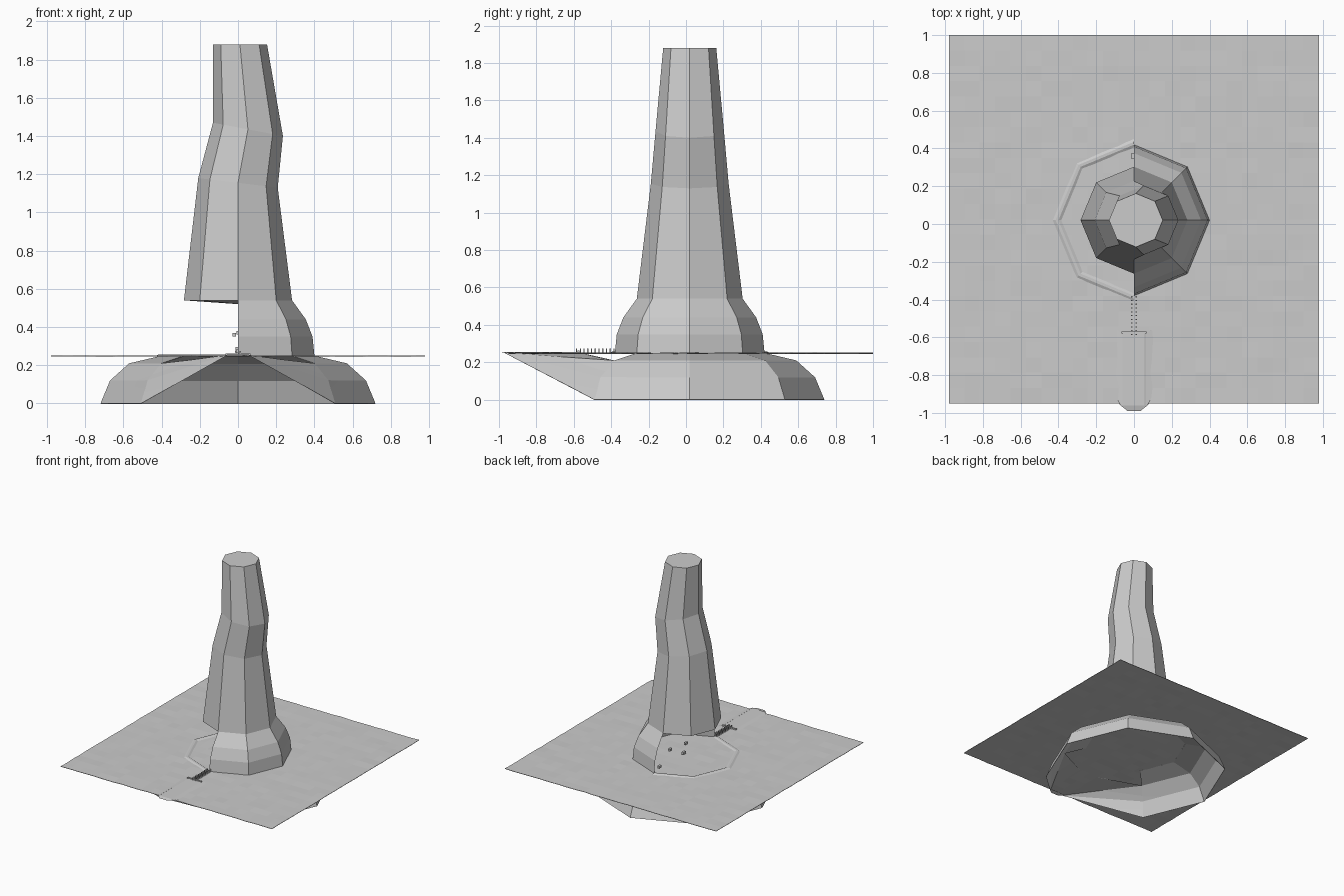
import bpy, math, random

if "Cube" in bpy.data.objects:
    bpy.data.objects.remove(bpy.data.objects["Cube"])
random.seed(3)
CY = 0.02


def mesh_object(name, verts, faces):
    mesh = bpy.data.meshes.new(name)
    mesh.from_pydata(verts, [], faces)
    mesh.update()
    ob = bpy.data.objects.new(name, mesh)
    bpy.context.collection.objects.link(ob)
    return ob


def ring(z, r, cx=0.0, tilt=0.0, start=0, count=8):
    """Points of an octagon with corners on the axes."""
    pts = []
    for i in range(start, start + count):
        a = i * math.pi / 4
        pts.append((cx + r * math.cos(a), CY + r * math.sin(a), z + tilt * r * math.cos(a)))
    return pts


def skin(rings, closed):
    """Join rings of equal length with quads."""
    n = len(rings[0])
    verts = [p for rg in rings for p in rg]
    faces = []
    for k in range(len(rings) - 1):
        for i in range(n if closed else n - 1):
            j = (i + 1) % n
            faces.append((k * n + i, k * n + j, (k + 1) * n + j, (k + 1) * n + i))
    return verts, faces


def box(name, cx, cy, cz, sx, sy, sz):
    bpy.ops.mesh.primitive_cube_add(size=1, location=(cx, cy, cz))
    ob = bpy.context.object
    ob.name = name
    ob.scale = (sx, sy, sz)
    return ob


# Tall bent chimney with top cap and shallow underside
rings = [ring(0.54, 0.283), ring(1.155, 0.208, 0.0, -0.12),
         ring(1.435, 0.183, 0.052, -0.19), ring(1.88, 0.142, 0.01)]
v, f = skin(rings, True)
f.append(tuple(range(24, 32)))
v.append((0, CY, 0.52))
f += [((i + 1) % 8, i, 32) for i in range(8)]
mesh_object("chimney", v, f)

# Half mound at the chimney foot, cut open on the left
v, f = skin([ring(z, r, start=-2, count=5) for z, r in
             [(0.25, 0.4), (0.35, 0.39), (0.44, 0.355), (0.54, 0.283)]], False)
mesh_object("half_mound", v, f)

# Underground chamber: open at the front, flaring downwards
profile = [(0.0, 0.72), (0.12, 0.67), (0.21, 0.57), (0.25, 0.4)]
v, f = skin([ring(z, r, start=-1, count=7) for z, r in profile], False)
# Funnel walls that run forward to the entrance
for side, first in ((1, 0), (-1, 6)):
    t = len(v)
    v += [(side * 0.06, -0.97, 0.25), (side * 0.06, -0.58, 0.25)]
    tri = [(t, first, first + 7), (t, first + 7, first + 14), (t, first + 14, t + 1)]
    f += [q if side < 0 else q[::-1] for q in tri]
chamber = mesh_object("chamber", v, f)
chamber.modifiers.new("thin_wall", 'SOLIDIFY').thickness = 0.004

# Slightly uneven ground sheet
n = 24
v = [(-0.98 + 1.96 * i / n, -0.95 + 1.95 * j / n, 0.25 + random.uniform(-0.002, 0.002))
     for j in range(n + 1) for i in range(n + 1)]
f = [(j * (n + 1) + i, j * (n + 1) + i + 1, (j + 1) * (n + 1) + i + 1, (j + 1) * (n + 1) + i)
     for j in range(n) for i in range(n)]
ground = mesh_object("ground", v, f)
ground.modifiers.new("thin_sheet", 'SOLIDIFY').thickness = 0.003

# Low rim that continues the mound outline on the open side
v, f = skin([ring(z, r, start=2, count=5) for z, r in
             [(0.25, 0.43), (0.257, 0.415), (0.257, 0.40), (0.25, 0.385)]], False)
mesh_object("mound_rim", v, f)

# Raised entrance lip
section = [(0.07, 0.249), (0.055, 0.256), (-0.055, 0.256), (-0.07, 0.249)]
v, f = skin([[(x, y, z) for x, z in section] for y in (-0.96, -0.57)], False)
v += [(0.035, -0.99, 0.25), (-0.035, -0.99, 0.25)]
f.append((0, 1, 2, 3, 9, 8))
mesh_object("entrance_lip", v, f)

# Pairs of small posts along the path, and a sill at its start
for i in range(11):
    y = -0.385 - i * 0.02
    for s in (-1, 1):
        box("path_post", s * 0.012, y, 0.262, 0.006, 0.006, 0.026)
box("path_sill", 0, -0.575, 0.257, 0.13, 0.012, 0.01)

# Loose crumbs inside the open mound
for x, y, z in [(-0.02, 0.03, 0.36), (0, 0.21, 0.37), (0, 0.03, 0.275), (-0.005, 0.36, 0.285)]:
    box("crumb", x, y, z, 0.018, 0.03, 0.02)
